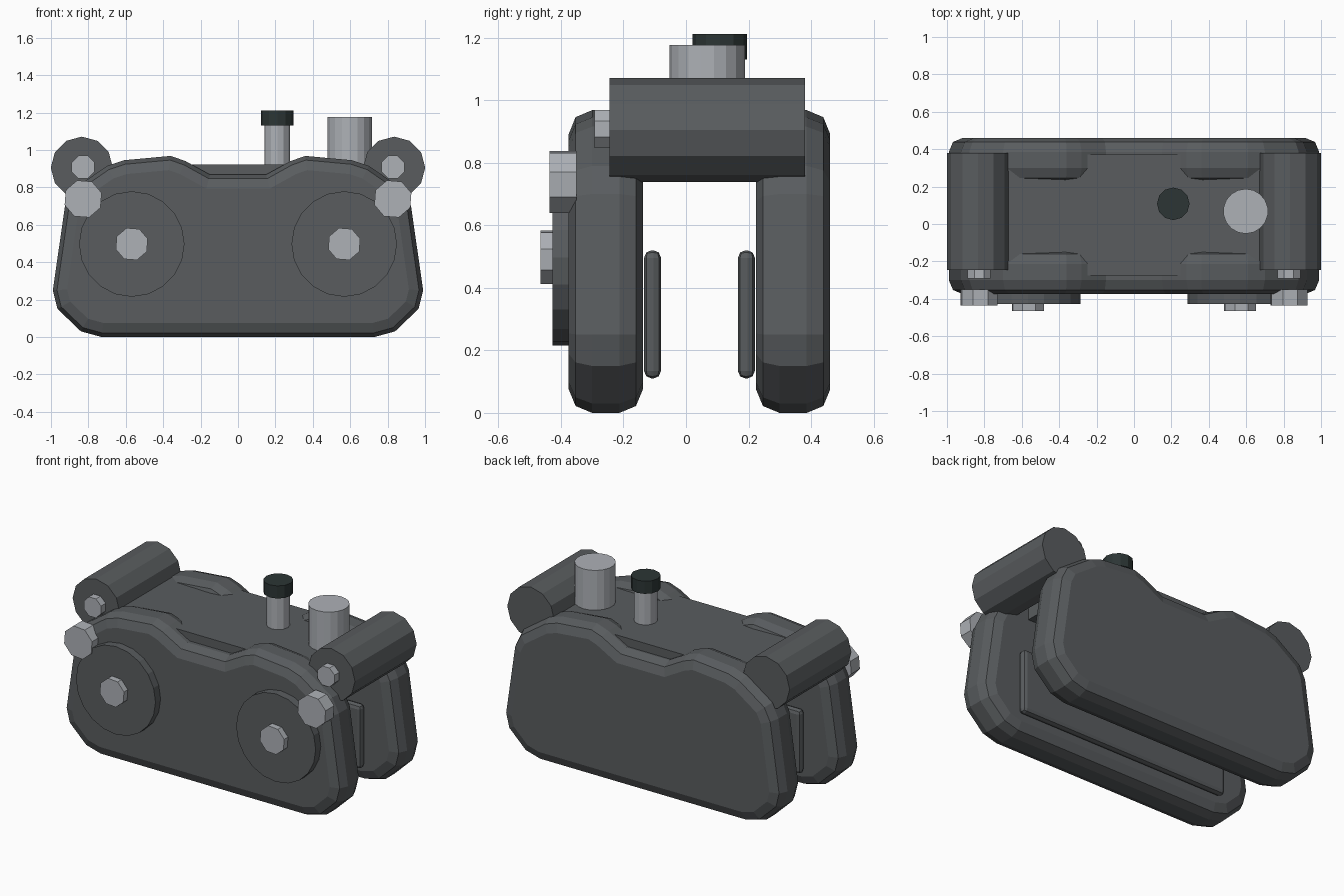
import bpy, bmesh, math
from mathutils import Matrix

if "Cube" in bpy.data.objects:
    bpy.data.objects.remove(bpy.data.objects["Cube"])


def material(name, rgb):
    m = bpy.data.materials.new(name)
    m.diffuse_color = (*rgb, 1)
    m.use_nodes = True
    m.node_tree.nodes["Principled BSDF"].inputs["Base Color"].default_value = m.diffuse_color
    return m


CAST = material("dark grey casting", (0.100, 0.108, 0.114))
STEEL = material("light steel", (0.42, 0.44, 0.47))
RUBBER = material("black rubber", (0.025, 0.036, 0.035))


def finish(name, bm, mat):
    bmesh.ops.recalc_face_normals(bm, faces=bm.faces)
    me = bpy.data.meshes.new(name)
    bm.to_mesh(me)
    bm.free()
    me.materials.append(mat)
    ob = bpy.data.objects.new(name, me)
    bpy.context.collection.objects.link(ob)
    return ob


def box(name, x, y, z, mat, bevel=0, segments=2):
    """Box from (min, max) pairs, optionally with rounded edges."""
    bm = bmesh.new()
    bmesh.ops.create_cube(bm, size=1)
    for v in bm.verts:
        v.co = [(a + b) / 2 + c * (b - a) for (a, b), c in zip((x, y, z), v.co)]
    if bevel:
        bmesh.ops.bevel(bm, geom=bm.edges[:], offset=bevel, segments=segments,
                        profile=0.5, affect='EDGES')
    return finish(name, bm, mat)


def rod(name, axis, a, b, start, end, radius, sides, mat, turn=0):
    """Prism along y at (x=a, z=b), or along z at (x=a, y=b)."""
    bm = bmesh.new()
    bmesh.ops.create_cone(bm, cap_ends=True, segments=sides, radius1=radius,
                          radius2=radius, depth=end - start)
    mid = (start + end) / 2
    bm.transform(Matrix.Rotation(turn, 4, 'Z'))
    if axis == 'Y':
        bm.transform(Matrix.Translation((a, mid, b)) @ Matrix.Rotation(math.pi / 2, 4, 'X'))
    else:
        bm.transform(Matrix.Translation((a, b, mid)))
    return finish(name, bm, mat)


# Right half of the caliper outline, from bottom centre to the top dip
HALF = [(0.73, 0.0), (0.84, 0.03), (0.965, 0.15), (0.99, 0.25), (0.925, 0.70),
        (0.88, 0.79), (0.70, 0.915), (0.61, 0.945), (0.36, 0.968),
        (0.28, 0.94), (0.15, 0.868)]


def caliper_half(name, y0, y1):
    outline = HALF + [(-x, z) for x, z in reversed(HALF)]
    bm = bmesh.new()
    front = bm.faces.new([bm.verts.new((x, y0, z)) for x, z in outline])
    out = bmesh.ops.extrude_face_region(bm, geom=[front])
    bmesh.ops.translate(bm, vec=(0, y1 - y0, 0),
                        verts=[g for g in out['geom'] if isinstance(g, bmesh.types.BMVert)])
    bmesh.ops.recalc_face_normals(bm, faces=bm.faces)
    rims = [e for e in bm.edges if abs(e.verts[0].co.y - e.verts[1].co.y) < 1e-5]
    bmesh.ops.bevel(bm, geom=rims, offset=0.075, segments=2, profile=0.5, affect='EDGES')
    return finish(name, bm, CAST)


# Two caliper halves joined by a bridge
caliper_half("front_caliper_half", -0.375, -0.138)
caliper_half("back_caliper_half", 0.224, 0.461)
box("bridge", (-0.67, 0.67), (-0.275, 0.372), (0.76, 0.922), CAST)

# Brake pads facing each other across the slot
for name, y in (("front_pad", (-0.134, -0.08)), ("back_pad", (0.166, 0.22))):
    box(name, (-0.75, 0.75), y, (0.11, 0.52), CAST, bevel=0.024)

# Mirrored slide tubes, piston covers and bolts
for side, s in (("left", -1), ("right", 1)):
    rod(side + "_slide_tube", 'Y', s * 0.835, 0.905, -0.245, 0.38, 0.166, 12, CAST)
    rod(side + "_tube_bolt", 'Y', s * 0.828, 0.908, -0.292, -0.23, 0.066, 8, STEEL, math.pi / 8)
    rod(side + "_corner_bolt", 'Y', s * 0.828, 0.738, -0.437, -0.35, 0.104, 8, STEEL, math.pi / 10)
    rod(side + "_piston_cover", 'Y', s * 0.568, 0.497, -0.427, -0.36, 0.282, 20, CAST)
    rod(side + "_piston_bolt", 'Y', s * 0.568, 0.497, -0.466, -0.42, 0.09, 8, STEEL, math.pi / 10)

# Bleed valve with rubber cap, and hose fitting
rod("bleed_valve", 'Z', 0.21, 0.108, 0.90, 1.14, 0.069, 12, STEEL)
rod("bleed_cap", 'Z', 0.21, 0.108, 1.13, 1.211, 0.087, 12, RUBBER)
rod("hose_fitting", 'Z', 0.597, 0.068, 0.90, 1.177, 0.12, 18, STEEL)
